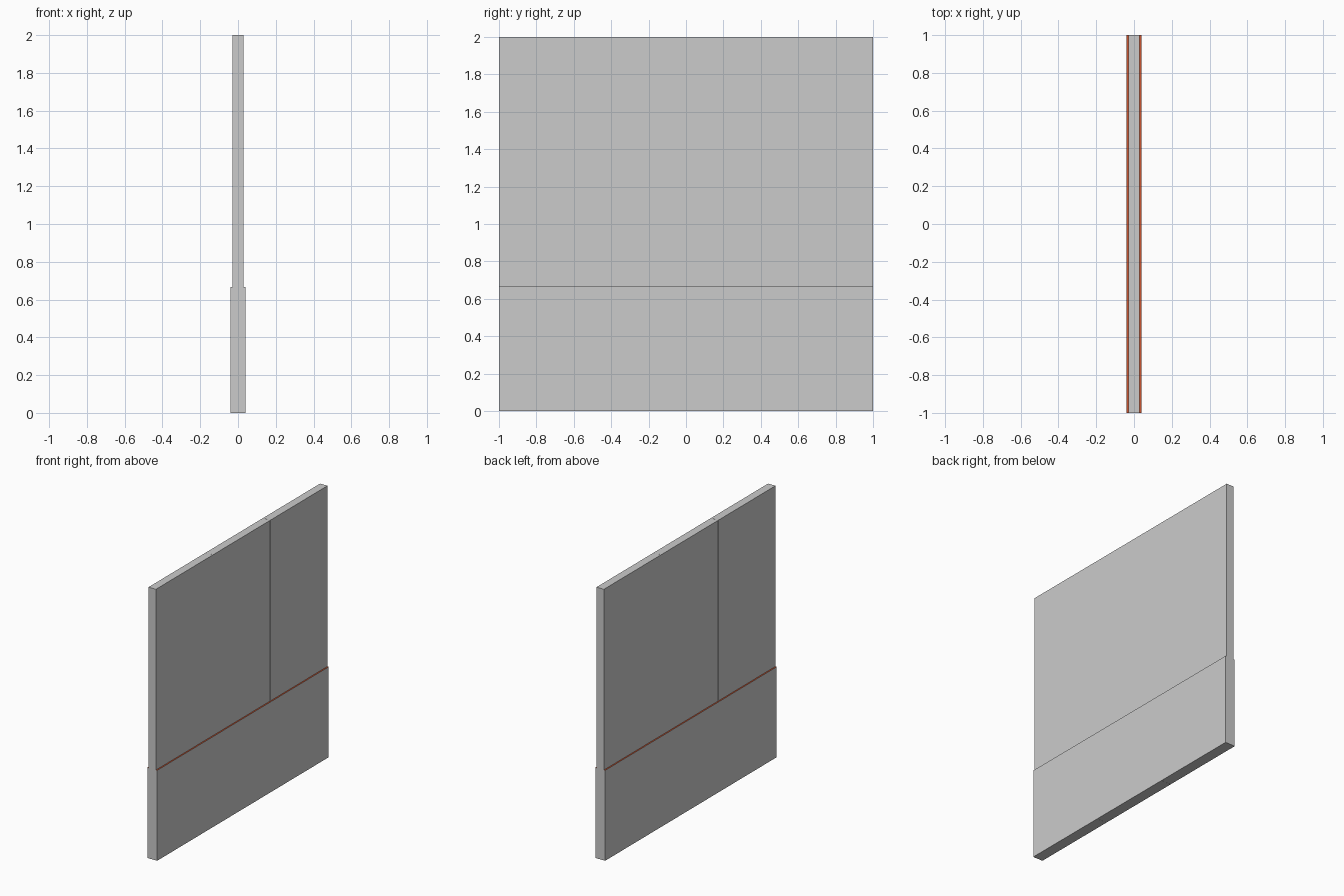
import bpy, bmesh

if "Cube" in bpy.data.objects:
    bpy.data.objects.remove(bpy.data.objects["Cube"])

HALF_TOP, HALF_BASE = 0.03, 0.04   # half thickness above / below the ledge
LEDGE_Z, HEIGHT = 0.667, 2.0
COUNT, SEAM = 3, 0.001             # panels along the wall, hairline seam

red = bpy.data.materials.new("ledge_red")
red.diffuse_color = (0.6, 0.09, 0.03, 1)
red.use_nodes = True
red.node_tree.nodes["Principled BSDF"].inputs["Base Color"].default_value = red.diffuse_color

# Stepped wall cross-section in x, z
right = [(HALF_BASE, 0), (HALF_BASE, LEDGE_Z), (HALF_TOP, LEDGE_Z), (HALF_TOP, HEIGHT)]
profile = right + [(-x, z) for x, z in reversed(right)]


def wall_panel(name, y0, y1):
    bm = bmesh.new()
    face = bm.faces.new([bm.verts.new((x, y0, z)) for x, z in profile])
    ext = bmesh.ops.extrude_face_region(bm, geom=[face], use_keep_orig=True)
    moved = [v for v in ext["geom"] if isinstance(v, bmesh.types.BMVert)]
    bmesh.ops.translate(bm, verts=moved, vec=(0, y1 - y0, 0))
    bmesh.ops.recalc_face_normals(bm, faces=bm.faces)
    # Red on the upward-facing ledges only
    for f in bm.faces:
        c = f.calc_center_median()
        if f.normal.z > 0.9 and c.z < 1:
            f.material_index = 1
    mesh = bpy.data.meshes.new(name)
    bm.to_mesh(mesh)
    bm.free()
    grey = bpy.data.materials.get("wall_grey") or bpy.data.materials.new("wall_grey")
    mesh.materials.append(grey)
    mesh.materials.append(red)
    bpy.context.collection.objects.link(bpy.data.objects.new(name, mesh))


# Three panels side by side along y
width = 2 / COUNT
for i in range(COUNT):
    y0 = -1 + i * width + (SEAM / 2 if i else 0)
    y1 = -1 + (i + 1) * width - (SEAM / 2 if i < COUNT - 1 else 0)
    wall_panel(f"wall_panel_{i + 1}", y0, y1)
